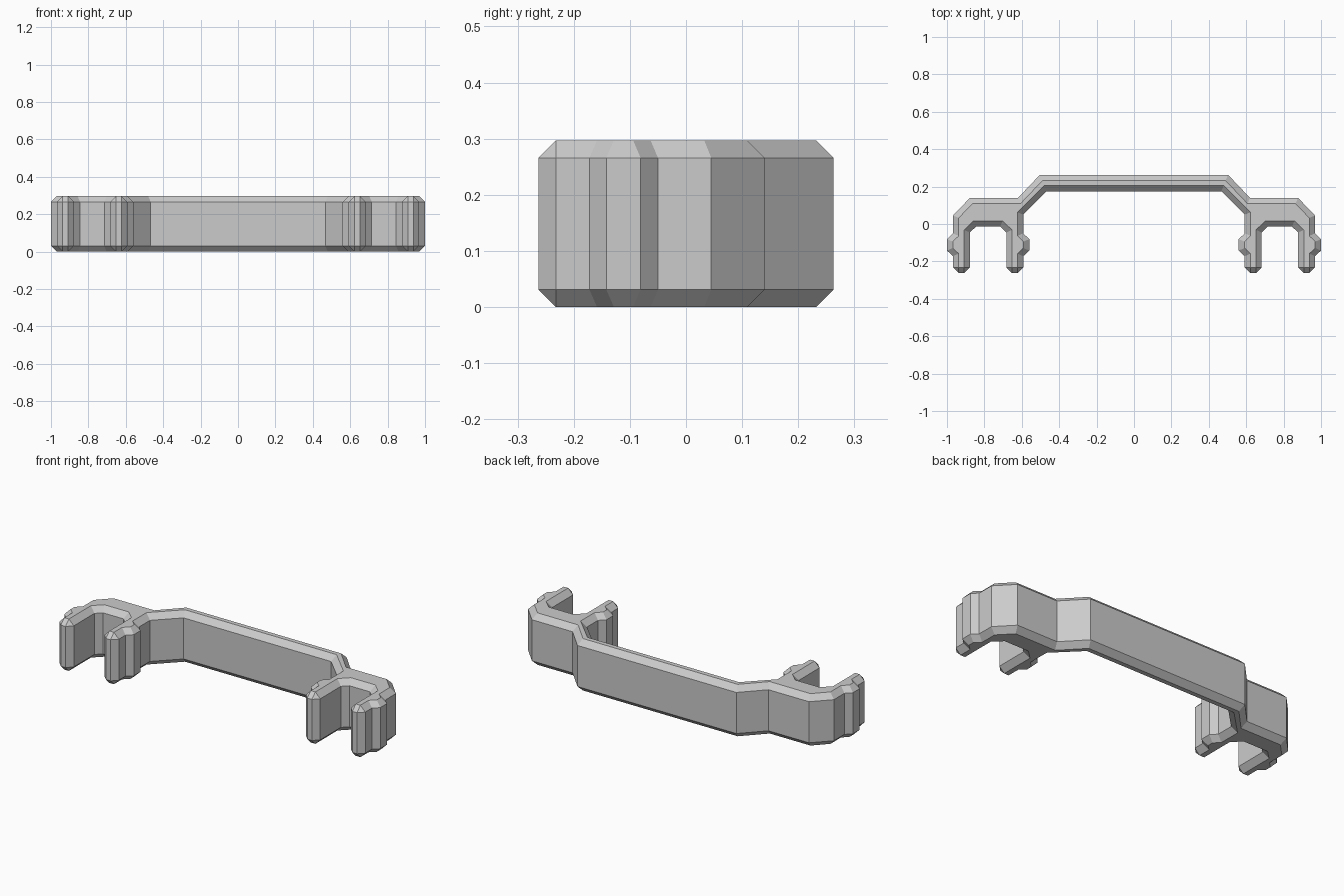
import bpy
import bmesh

HEIGHT = 0.297
CHAMFER = 0.031
TIP_Y = -0.263

cube = bpy.data.objects.get("Cube")
if cube:
    bpy.data.objects.remove(cube, do_unlink=True)

# Plain grey plastic
grey = bpy.data.materials.new("grey")
grey.use_nodes = True
colour = (0.6, 0.6, 0.6, 1)
grey.diffuse_color = colour
grey.node_tree.nodes["Principled BSDF"].inputs["Base Color"].default_value = colour


def clip_side(x, out):
    """Outer edge of a clip leg, top to tip, with its grip bump towards out."""
    bump = x + out * 0.032
    return [(x, -0.05), (bump, -0.081), (bump, -0.142), (x, -0.172), (x, TIP_Y)]


# Half outline: back of the bar, outer leg, clip opening, inner leg, front of the bar
half = [(0.503, 0.263), (0.62, 0.14), (0.877, 0.14), (0.968, 0.045)]
half += clip_side(0.968, 1)
half += [(0.877, TIP_Y), (0.877, -0.045), (0.845, -0.014),
         (0.715, -0.014), (0.683, -0.045), (0.683, TIP_Y)]
half += clip_side(0.592, -1)[::-1]
half += [(0.592, 0.05), (0.467, 0.175)]
outline = half + [(-x, y) for x, y in reversed(half)]

# Extrude the outline upwards
bm = bmesh.new()
base = bm.faces.new([bm.verts.new((x, y, 0)) for x, y in outline])
grown = bmesh.ops.extrude_face_region(bm, geom=[base], use_keep_orig=True)
top = [v for v in grown["geom"] if isinstance(v, bmesh.types.BMVert)]
bmesh.ops.translate(bm, vec=(0, 0, HEIGHT), verts=top)
bmesh.ops.recalc_face_normals(bm, faces=bm.faces)


def is_chamfered(edge):
    """Every rim edge, and the upright corners of the leg tips."""
    a, b = (v.co for v in edge.verts)
    upright = abs(a.z - b.z) > 0.01
    return not upright or a.y < TIP_Y + 0.01


# Chamfer the rims and leg tips
bmesh.ops.bevel(bm, geom=[e for e in bm.edges if is_chamfered(e)],
                offset=CHAMFER, offset_type='OFFSET', segments=1,
                affect='EDGES', clamp_overlap=False)
bmesh.ops.recalc_face_normals(bm, faces=bm.faces)

mesh = bpy.data.meshes.new("clip_bracket")
bm.to_mesh(mesh)
bm.free()
mesh.materials.append(grey)
bracket = bpy.data.objects.new("clip_bracket", mesh)
bpy.context.collection.objects.link(bracket)
